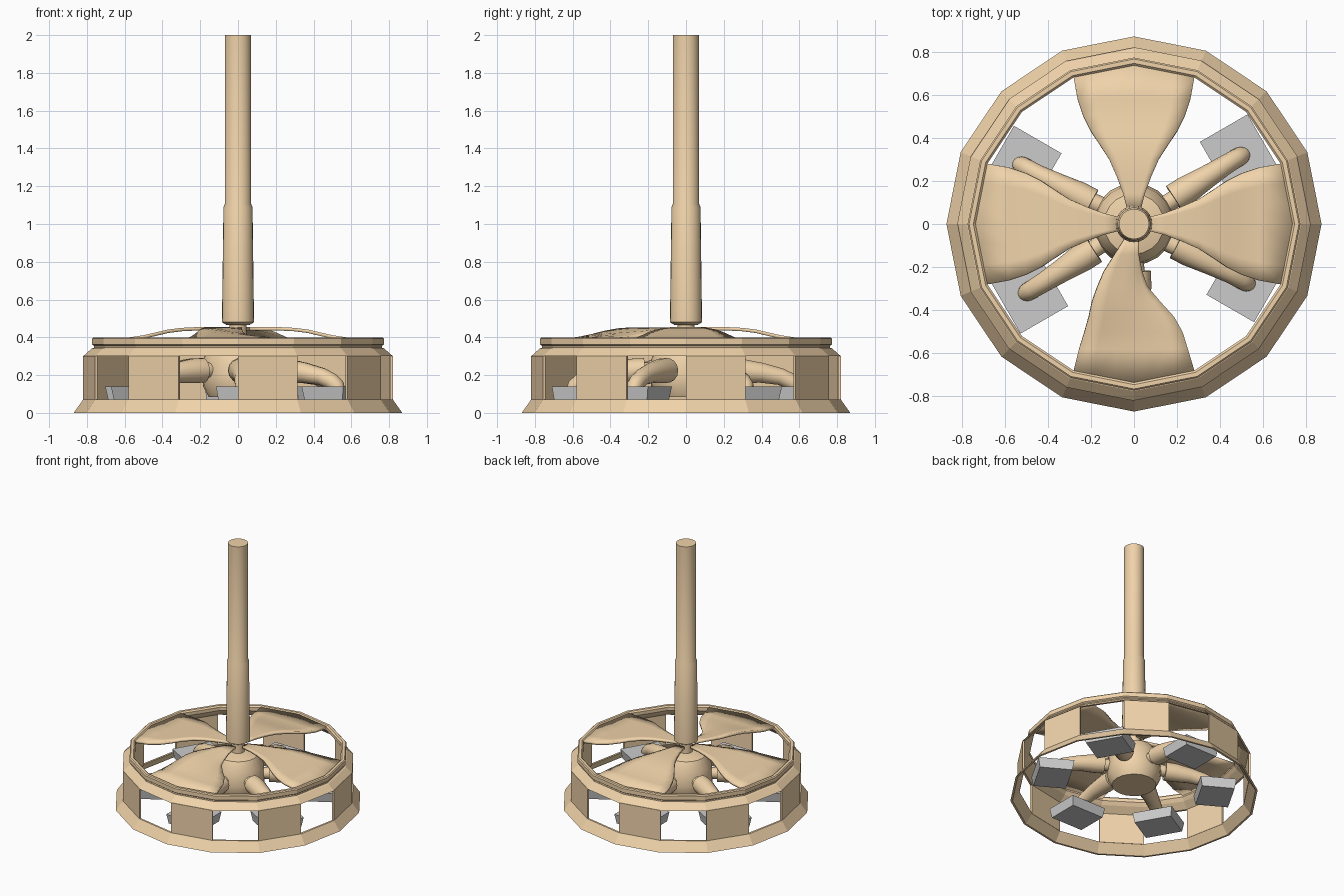
import bpy, math
from mathutils import Vector, Matrix

if "Cube" in bpy.data.objects:
    bpy.data.objects.remove(bpy.data.objects["Cube"])

tan = bpy.data.materials.new("tan")
tan.diffuse_color = (0.87, 0.65, 0.40, 1)
tan.use_nodes = True
tan.node_tree.nodes["Principled BSDF"].inputs["Base Color"].default_value = tan.diffuse_color


def make(name, verts, faces, mat=tan, smooth=None, angle=0):
    me = bpy.data.meshes.new(name)
    me.from_pydata([tuple(v) for v in verts], [], faces)
    ob = bpy.data.objects.new(name, me)
    bpy.context.collection.objects.link(ob)
    if mat:
        me.materials.append(mat)
    ob.rotation_euler.z = math.radians(angle)
    bpy.ops.object.select_all(action='DESELECT')
    ob.select_set(True)
    bpy.context.view_layer.objects.active = ob
    bpy.ops.object.mode_set(mode='EDIT')
    bpy.ops.mesh.select_all(action='SELECT')
    bpy.ops.mesh.normals_make_consistent(inside=False)
    bpy.ops.object.mode_set(mode='OBJECT')
    if smooth:
        bpy.ops.object.shade_smooth_by_angle(angle=math.radians(smooth))
    return ob


def lathe(name, profile, n, closed=False, smooth=None):
    # closed=True makes a ring, otherwise the two ends are capped
    m = len(profile)
    verts = [(r * math.cos(2 * math.pi * i / n), r * math.sin(2 * math.pi * i / n), z)
             for i in range(n) for r, z in profile]
    faces = []
    for i in range(n):
        a, b = i * m, (i + 1) % n * m
        for j in range(m if closed else m - 1):
            k = (j + 1) % m
            faces.append((a + j, b + j, b + k, a + k))
    if not closed:
        faces += [[i * m for i in range(n)], [i * m + m - 1 for i in range(n)]]
    return make(name, verts, faces, smooth=smooth)


def tube(name, path, n, angle):
    # path entries: radial, tangential, height, tube radius
    pts = [Vector(p[:3]) for p in path]
    verts, faces = [], []
    for i, p in enumerate(path):
        d = (pts[min(i + 1, len(pts) - 1)] - pts[max(i - 1, 0)]).normalized()
        side = d.cross(Vector((0, 0, 1))).normalized()
        up = side.cross(d)
        for j in range(n):
            t = 2 * math.pi * j / n
            verts.append(pts[i] + p[3] * (math.cos(t) * side + math.sin(t) * up))
    for i in range(len(path) - 1):
        for j in range(n):
            k = (j + 1) % n
            faces.append((i * n + j, i * n + k, (i + 1) * n + k, (i + 1) * n + j))
    faces += [list(range(n)), list(range((len(path) - 1) * n, len(path) * n))]
    return make(name, verts, faces, smooth=35, angle=angle)


# Sixteen-sided outer ring: skirt and top rim
lathe("ring_skirt", [(.87, 0), (.82, .07), (.805, .07), (.855, 0)], 16, True)
lathe("ring_rim", [(.82, .30), (.775, .34), (.762, .345), (.762, .355), (.772, .362),
                   (.772, .393), (.765, .40), (.745, .40), (.735, .39), (.735, .365),
                   (.755, .34), (.805, .30)], 16, True)

# Every other side of the ring is a wall panel
for k in range(0, 16, 2):
    v = []
    for z in (.068, .302):
        for r, i in ((.82, k), (.82, k + 1), (.805, k + 1), (.805, k)):
            a = math.radians(22.5 * i)
            v.append((r * math.cos(a), r * math.sin(a), z))
    make(f"ring_panel_{k // 2}", v, [(0, 1, 2, 3), (4, 5, 6, 7), (0, 1, 5, 4),
                                     (1, 2, 6, 5), (2, 3, 7, 6), (3, 0, 4, 7)])

# Hub, neck and two-stage shaft
lathe("hub", [(.155, .085), (.185, .14), (.19, .20), (.18, .30), (.14, .37), (.06, .39)],
      20, smooth=35)
lathe("neck", [(.045, .38), (.045, .48)], 16, smooth=35)
lathe("shaft", [(.06, .465), (.085, .48), (.077, 1.09), (.070, 1.105), (.070, 2.0)],
      24, smooth=35)

# Blades: radius, clockwise half width, counter-clockwise half width, height, twist
plain = [(.68, .28, .28, .385, 0), (.58, .262, .262, .39, 0), (.50, .235, .235, .402, 0),
         (.43, .20, .20, .418, 0), (.37, .16, .16, .432, 0), (.30, .115, .115, .441, 0),
         (.22, .08, .08, .445, 0), (.14, .05, .05, .445, 0), (.06, .03, .03, .445, 0)]
twisted = [(.68, .28, .28, .385, 0), (.58, .255, .25, .388, .004), (.50, .23, .225, .398, .01),
           (.43, .21, .185, .408, .018), (.36, .195, .12, .415, .024), (.29, .17, .06, .42, .024),
           (.22, .14, .035, .425, .018), (.14, .09, .02, .435, .008), (.06, .04, .02, .443, 0)]
cols = [-1, -.67, -.33, 0, .33, .67, 1]
for i, angle in enumerate((0, 90, 180, 270)):
    verts, faces, w = [], [], len(cols)
    stations = twisted if angle == 270 else plain
    for s, (r, cw, ccw, z, tw) in enumerate(stations):
        for t in cols:
            bulge = .055 * (1 - abs(t)) if s == 0 else 0
            verts.append((r + bulge, t * (ccw if t > 0 else cw), z - tw * t))
    for s in range(len(stations) - 1):
        for c in range(w - 1):
            a = s * w + c
            faces.append((a, a + 1, a + w + 1, a + w))
    ob = make(f"blade_{i}", verts, faces, smooth=35, angle=angle)
    mod = ob.modifiers.new("thickness", 'SOLIDIFY')
    mod.thickness = .018
    mod.offset = 0

# Six arms, each a thin stub, a tapering sleeve and a grey pad
for i in range(6):
    angle = 30 + 60 * i
    tube(f"arm_stub_{i}", [(.12, 0, .225, .042), (.26, .01, .225, .042)], 14, angle)
    tube(f"arm_sleeve_{i}", [(.22, .012, .225, .066), (.29, .015, .222, .066),
                             (.40, .02, .212, .054), (.50, .025, .192, .046),
                             (.56, .026, .165, .044), (.59, .026, .14, .042),
                             (.60, .026, .12, .036)], 14, angle)
    v = []
    for z, e in ((.068, .012), (.14, 0)):
        v += [(.455 + e, -.116 + e, z), (.71 - e, -.116 + e, z),
              (.71 - e, .177 - e, z), (.455 + e, .177 - e, z)]
    make(f"foot_pad_{i}", v, [(0, 1, 2, 3), (4, 5, 6, 7), (0, 1, 5, 4), (1, 2, 6, 5),
                              (2, 3, 7, 6), (3, 0, 4, 7)], mat=None, angle=angle)
